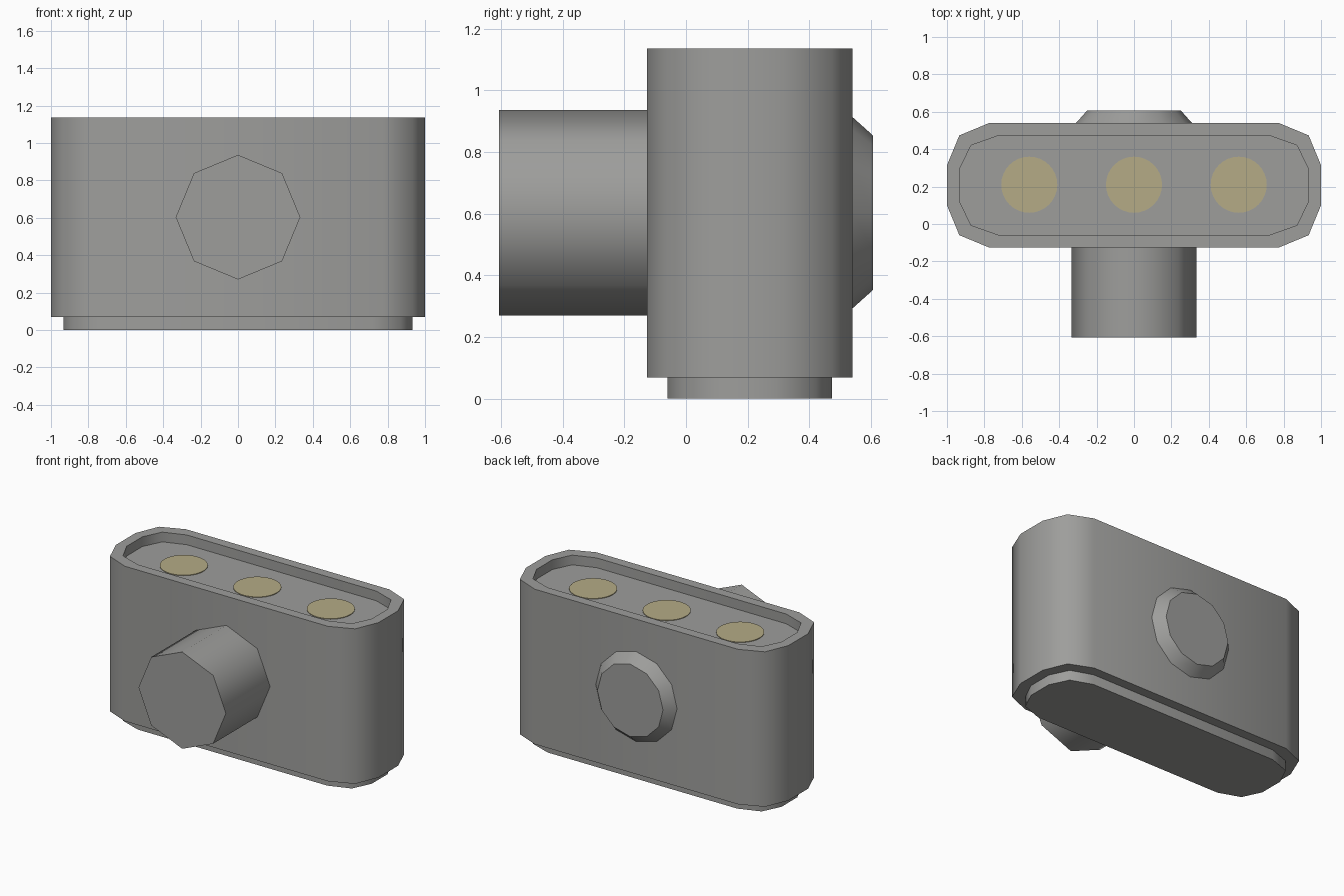
import bpy, bmesh, math
from mathutils import Vector

if "Cube" in bpy.data.objects:
    bpy.data.objects.remove(bpy.data.objects["Cube"])


def material(name, rgb):
    m = bpy.data.materials.new(name)
    m.diffuse_color = (*rgb, 1)
    m.use_nodes = True
    m.node_tree.nodes["Principled BSDF"].inputs["Base Color"].default_value = m.diffuse_color
    return m


GREY = material("grey metal", (0.34, 0.34, 0.33))
YELLOW = material("pale yellow", (0.46, 0.41, 0.24))
CY = 0.207   # depth centre of the housing
CZ = 0.603   # height of the stub and button axis


def loft(name, rings, mat, angle):
    """Skin a stack of equal-length point rings and cap both ends."""
    bm = bmesh.new()
    loops = [[bm.verts.new(p) for p in ring] for ring in rings]
    n = len(loops[0])
    for a, b in zip(loops, loops[1:]):
        for i in range(n):
            j = (i + 1) % n
            bm.faces.new((a[i], a[j], b[j], b[i]))
    bm.faces.new(loops[0][::-1])
    bm.faces.new(loops[-1])
    bmesh.ops.recalc_face_normals(bm, faces=bm.faces)
    me = bpy.data.meshes.new(name)
    bm.to_mesh(me)
    bm.free()
    me.materials.append(mat)
    ob = bpy.data.objects.new(name, me)
    bpy.context.collection.objects.link(ob)
    bpy.ops.object.select_all(action='DESELECT')
    ob.select_set(True)
    bpy.context.view_layer.objects.active = ob
    bpy.ops.object.shade_smooth_by_angle(angle=math.radians(angle))
    return ob


def rounded_ring(z, sx=1.0, sy=1.0, hx=1.0, hy=0.333, r=0.226):
    """Rounded rectangle with two segments per corner."""
    pts = []
    for q, (kx, ky) in enumerate(((1, 1), (-1, 1), (-1, -1), (1, -1))):
        for s in range(3):
            a = math.radians(q * 90 + s * 45)
            x = kx * (hx - r) + r * math.cos(a)
            y = ky * (hy - r) + r * math.sin(a)
            pts.append(Vector((x * sx, CY + y * sy, z)))
    return pts


def circle_y(y, r, n):
    """Ring around the y axis with a vertex at the top."""
    return [Vector((r * math.sin(2 * math.pi * i / n), y,
                    CZ + r * math.cos(2 * math.pi * i / n))) for i in range(n)]


def circle_z(x, z, r, n):
    return [Vector((x + r * math.cos(2 * math.pi * i / n),
                    CY + 0.003 + r * math.sin(2 * math.pi * i / n), z)) for i in range(n)]


# Housing: stepped foot, tall wall, recessed top
IN = (0.933, 0.8)
loft("housing", [rounded_ring(0, *IN), rounded_ring(0.069, *IN),
                 rounded_ring(0.069), rounded_ring(1.136),
                 rounded_ring(1.136, *IN), rounded_ring(1.069, *IN)], GREY, 50)

# Octagonal stub on the front
loft("front_stub", [circle_y(-0.607, 0.333, 8), circle_y(-0.12, 0.333, 8)], GREY, 50)

# Bevelled round button on the back
loft("back_button", [circle_y(0.53, 0.31, 12), circle_y(0.54, 0.31, 12),
                     circle_y(0.607, 0.25, 12)], GREY, 40)

# Three discs on the recess floor
for i, x in enumerate((-0.56, 0.0, 0.56)):
    loft(f"top_disc_{i + 1}", [circle_z(x, 1.068, 0.15, 32),
                               circle_z(x, 1.073, 0.15, 32)], YELLOW, 40)
